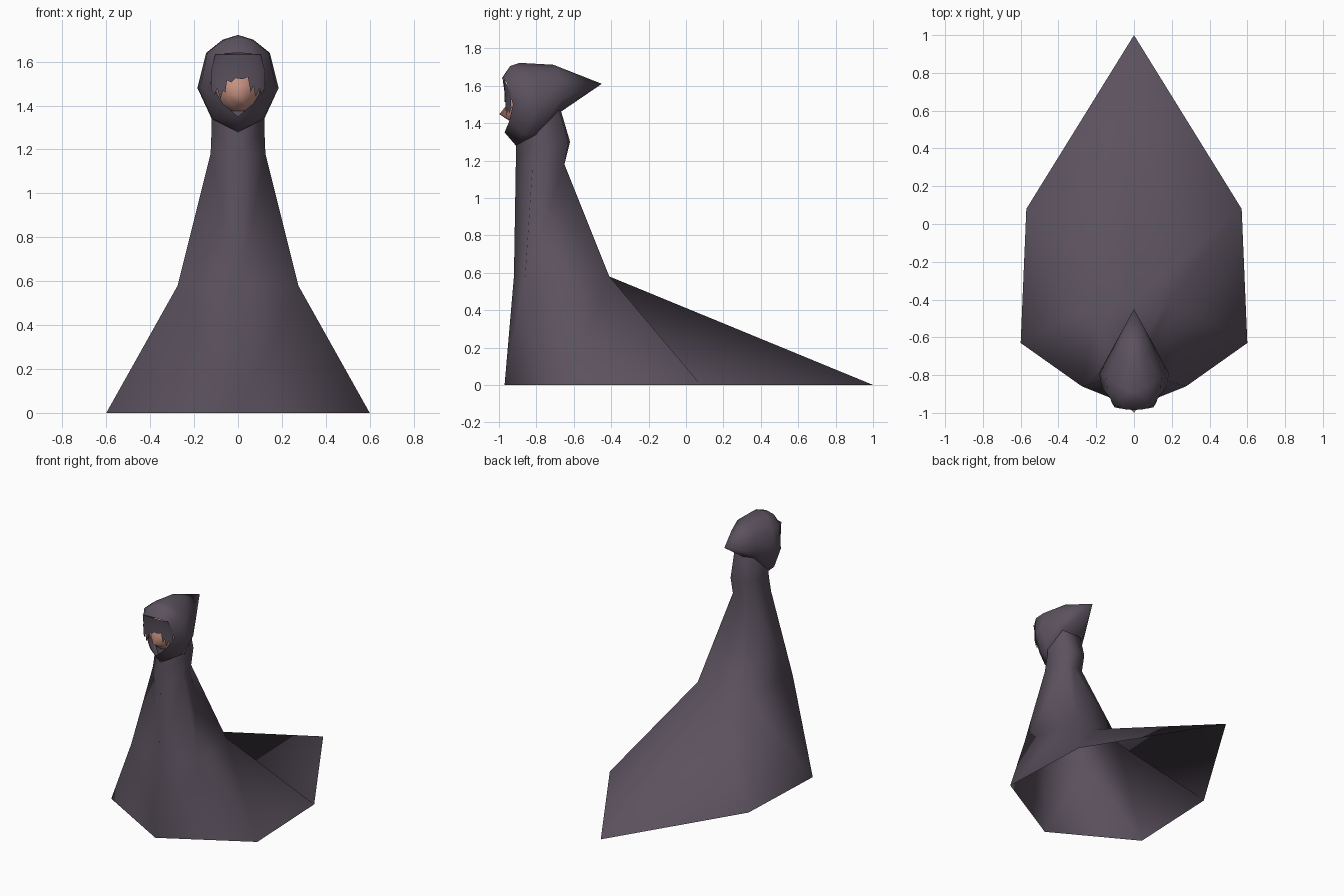
import bpy, math

if "Cube" in bpy.data.objects:
    bpy.data.objects.remove(bpy.data.objects["Cube"])


def material(name, rgb):
    m = bpy.data.materials.new(name)
    m.diffuse_color = (*rgb, 1)
    m.use_nodes = True
    m.node_tree.nodes["Principled BSDF"].inputs["Base Color"].default_value = m.diffuse_color
    return m


CLOTH = material("dusky_purple_cloth", (0.105, 0.083, 0.112))
SKIN = material("warm_skin", (0.60, 0.30, 0.235))


def make(name, verts, faces, mat, angle=180):
    me = bpy.data.meshes.new(name)
    me.from_pydata(verts, [], faces)
    me.validate()
    me.materials.append(mat)
    ob = bpy.data.objects.new(name, me)
    bpy.context.collection.objects.link(ob)
    bpy.ops.object.select_all(action='DESELECT')
    bpy.context.view_layer.objects.active = ob
    ob.select_set(True)
    bpy.ops.object.mode_set(mode='EDIT')
    bpy.ops.mesh.select_all(action='SELECT')
    bpy.ops.mesh.remove_doubles(threshold=0.0005)
    bpy.ops.mesh.normals_make_consistent(inside=False)
    bpy.ops.object.mode_set(mode='OBJECT')
    bpy.ops.object.shade_smooth_by_angle(angle=math.radians(angle))
    return ob


def mirrored(half):
    """Close a half ring (first and last point on x = 0) into a full one."""
    return half + [(-x, y, z) for x, y, z in reversed(half[1:-1])]


def loft(name, halves, mat, angle=180):
    rings = [mirrored(h) for h in halves]
    n = len(rings[0])
    faces = []
    for r in range(len(rings) - 1):
        for i in range(n):
            j = (i + 1) % n
            a, b, c, d = r * n + i, r * n + j, r * n + n + j, r * n + n + i
            # diagonals mirror across x = 0
            faces += [(a, b, d), (b, c, d)] if i >= n // 2 else [(a, b, c), (a, c, d)]
    return make(name, [p for r in rings for p in r], faces, mat, angle)


# Open-bottomed cloak: front, side, rear side, rear points per height
cloak = [
    (0.00, -0.97, (0.60, -0.63), (0.57, 0.08), 1.00),
    (0.58, -0.92, (0.275, -0.86), (0.19, -0.41), -0.41),
    (1.18, -0.91, (0.125, -0.82), (0.07, -0.65), -0.65),
    (1.30, -0.91, (0.12, -0.80), (0.075, -0.63), -0.62),
    (1.47, -0.88, (0.125, -0.78), (0.08, -0.68), -0.67),
]
loft("cloak", [[(0, f, z), (*s, z), (*b, z), (0, r, z)] for z, f, s, b, r in cloak], CLOTH)

# Hood: open front rim, widest band, back of skull, pointed tip
hood = [
    [(0, -0.97, 1.35), (0.07, -0.945, 1.41), (0.125, -0.925, 1.50),
     (0.105, -0.96, 1.62), (0.055, -0.98, 1.637), (0, -0.985, 1.64)],
    [(0, -0.91, 1.28), (0.115, -0.87, 1.34), (0.17, -0.87, 1.49),
     (0.14, -0.90, 1.64), (0.07, -0.93, 1.695), (0, -0.94, 1.705)],
    [(0, -0.80, 1.29), (0.12, -0.80, 1.34), (0.185, -0.79, 1.48),
     (0.145, -0.81, 1.64), (0.07, -0.86, 1.70), (0, -0.89, 1.722)],
    [(0, -0.67, 1.46), (0.085, -0.68, 1.47), (0.115, -0.66, 1.53),
     (0.095, -0.67, 1.63), (0.05, -0.69, 1.69), (0, -0.71, 1.712)],
    [(0, -0.45, 1.61)] * 6,
]
loft("hood", hood, CLOTH)

# Face: low-poly oval with the nose drawn forward
verts, faces, seg, rows = [], [], 12, 8
for r in range(rows + 1):
    t = math.pi * r / rows
    for s in range(seg):
        a = 2 * math.pi * s / seg - math.pi / 2
        x = 0.105 * math.sin(t) * math.cos(a)
        y = -0.875 + 0.085 * math.sin(t) * math.sin(a)
        z = 1.495 + 0.125 * math.cos(t)
        if s == 0 and r == 5:
            y -= 0.045
        verts.append((x, y, z))
for r in range(rows):
    for s in range(seg):
        k = (s + 1) % seg
        faces.append((r * seg + s, r * seg + k, (r + 1) * seg + k, (r + 1) * seg + s))
make("face", verts, faces, SKIN)

# Hair: jagged curtain hanging from the rim around the face
lower = [(-0.122, 1.47), (-0.105, 1.45), (-0.095, 1.48), (-0.08, 1.43), (-0.068, 1.47),
         (-0.058, 1.46), (-0.05, 1.515), (-0.03, 1.505), (-0.01, 1.525), (0.02, 1.52),
         (0.045, 1.53), (0.058, 1.46), (0.07, 1.49), (0.08, 1.44), (0.098, 1.48),
         (0.108, 1.45), (0.122, 1.48)]
verts = []
for x, z in lower:
    bulge = math.sqrt(1 - (x / 0.13) ** 2)
    verts += [(x * 0.85, -0.965 - 0.015 * bulge, 1.632),
              (x, -0.92 - 0.05 * bulge, 1.56), (x, -0.915 - 0.055 * bulge, z)]
faces = [(3 * i + k, 3 * i + 3 + k, 3 * i + 4 + k, 3 * i + 1 + k)
         for i in range(len(lower) - 1) for k in (0, 1)]
make("hair_fringe", verts, faces, CLOTH, 40)
